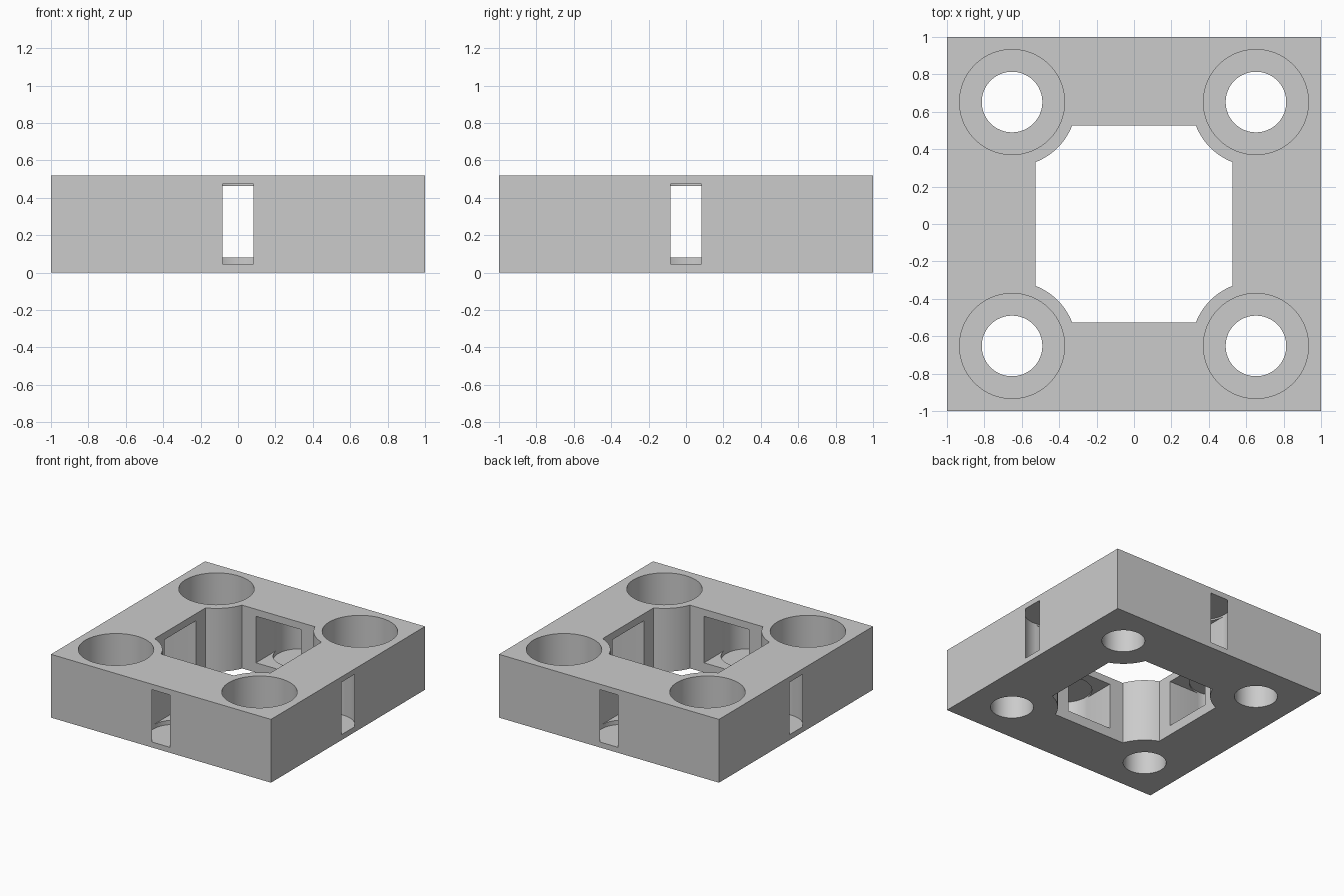
import bpy, bmesh
from math import cos, sin, pi, radians, acos

if "Cube" in bpy.data.objects:
    bpy.data.objects.remove(bpy.data.objects["Cube"])

HEIGHT = 0.52
BORE = 0.652       # bore centre offset in x and y
OPEN = 0.526       # half width of the centre opening
BOSS = 0.345       # radius of the corner bosses
POCKET = 0.205     # radius of the side pockets
POCKET_Y = 0.8125  # pocket centre, so the pocket breaks through the side


def prism(name, outline, z0, z1):
    """Extrude a counter-clockwise outline from z0 to z1."""
    bm = bmesh.new()
    bottom = [bm.verts.new((x, y, z0)) for x, y in outline]
    top = [bm.verts.new((x, y, z1)) for x, y in outline]
    bm.faces.new(bottom[::-1])
    bm.faces.new(top)
    n = len(outline)
    for i in range(n):
        j = (i + 1) % n
        bm.faces.new((bottom[i], bottom[j], top[j], top[i]))
    mesh = bpy.data.meshes.new(name)
    bm.to_mesh(mesh)
    bm.free()
    obj = bpy.data.objects.new(name, mesh)
    bpy.context.collection.objects.link(obj)
    return obj


def circle(cx, cy, r, n=64):
    return [(cx + r * cos(2 * pi * i / n), cy + r * sin(2 * pi * i / n)) for i in range(n)]


def box(x0, x1, y0, y1):
    return [(x0, y0), (x1, y0), (x1, y1), (x0, y1)]


def turn(points, quarter):
    a = quarter * pi / 2
    return [(x * cos(a) - y * sin(a), x * sin(a) + y * cos(a)) for x, y in points]


# Square block
block = prism("block", box(-1, 1, -1, 1), 0, HEIGHT)
bpy.context.view_layer.objects.active = block
block.select_set(True)


def cut(outline, z0, z1):
    cutter = prism("cutter", outline, z0, z1)
    cutter.hide_render = True
    mod = block.modifiers.new("cut", 'BOOLEAN')
    mod.operation = 'DIFFERENCE'
    mod.solver = 'EXACT'
    mod.object = cutter
    bpy.ops.object.modifier_apply(modifier=mod.name)
    bpy.data.objects.remove(cutter, do_unlink=True)


# Centre opening, square with a round boss left standing in each corner
half = acos((BORE - OPEN) / BOSS)
start, end = pi * 1.5 - (pi / 2 - half), pi + (pi / 2 - half)
start, end = pi + half, pi * 1.5 - half
arc = []
for i in range(17):
    a = start + (end - start) * i / 16
    arc.append((BORE + BOSS * cos(a), BORE + BOSS * sin(a)))
opening = [p for q in range(4) for p in turn(arc, q)]
cut(opening, -0.1, HEIGHT + 0.1)

for q in range(4):
    # Corner through hole and wide counterbore
    cut(turn(circle(BORE, BORE, 0.162), q), -0.1, HEIGHT + 0.1)
    cut(turn(circle(BORE, BORE, 0.281), q), 0.2, HEIGHT + 0.1)
    # Round side pocket that opens outward as a narrow slit
    cut(turn(circle(0, POCKET_Y, POCKET), q), 0.045, 0.475)
    # Wide slot from the centre opening into the pocket
    cut(turn(box(-0.204, 0.204, 0.4, POCKET_Y), q), 0.08, 0.462)

grey = bpy.data.materials.new("light grey")
grey.diffuse_color = (0.6, 0.6, 0.6, 1)
grey.use_nodes = True
grey.node_tree.nodes["Principled BSDF"].inputs["Base Color"].default_value = grey.diffuse_color
block.data.materials.clear()
block.data.materials.append(grey)
for poly in block.data.polygons:
    poly.material_index = 0
bpy.ops.object.shade_smooth_by_angle(angle=radians(30))
